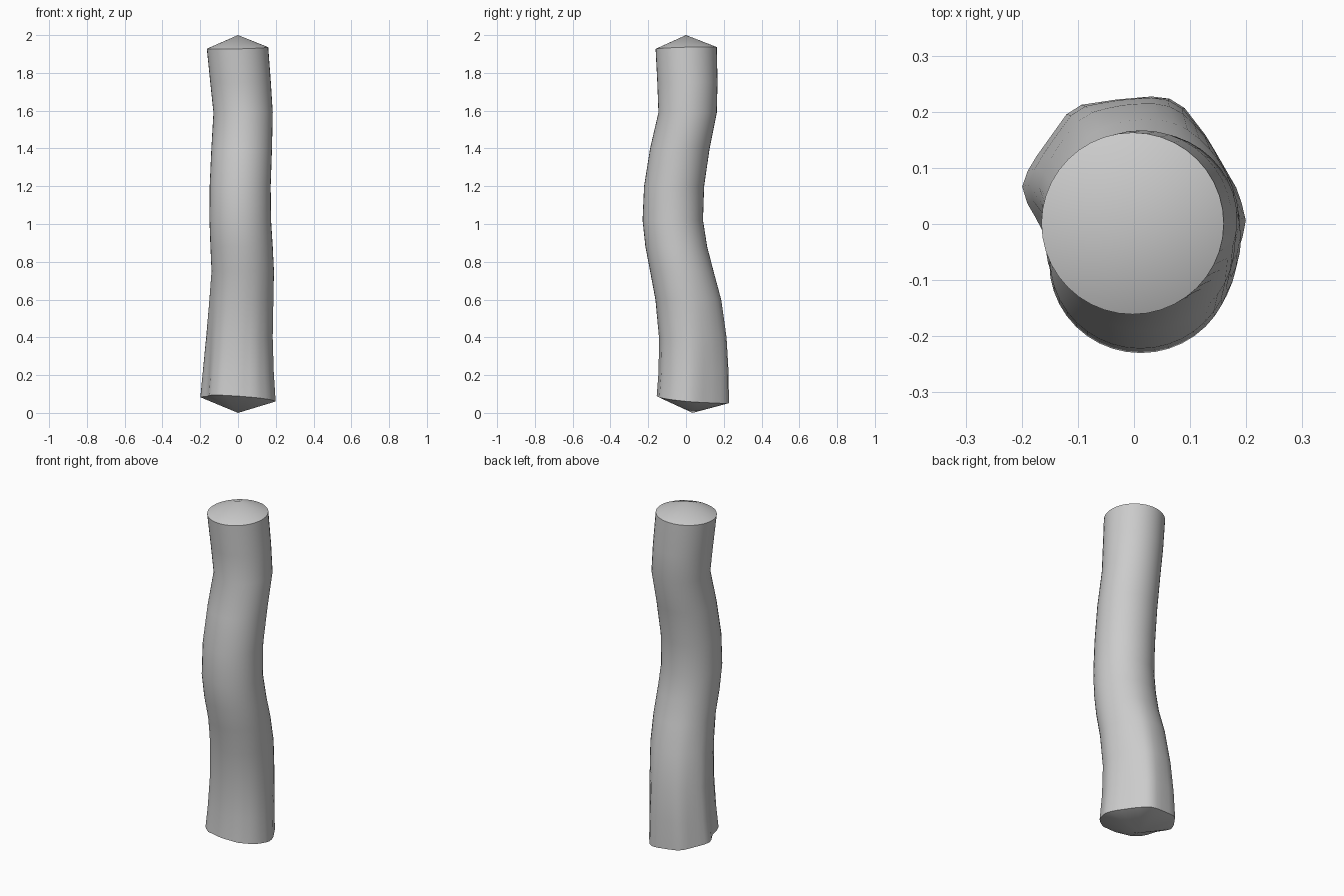
import bpy, bmesh, math

if "Cube" in bpy.data.objects:
    bpy.data.objects.remove(bpy.data.objects["Cube"])

SIDES = 40

# Stations up the limb: z, x min, x max, y min, y max, how lobed the section is
stations = [
    (0.075, -0.200, 0.200, -0.155, 0.228, 1.0),
    (0.22, -0.187, 0.190, -0.145, 0.226, 0.85),
    (0.40, -0.170, 0.185, -0.143, 0.216, 0.55),
    (0.60, -0.153, 0.189, -0.162, 0.187, 0.25),
    (0.75, -0.141, 0.191, -0.190, 0.146, 0.1),
    (0.88, -0.146, 0.184, -0.215, 0.112, 0),
    (1.02, -0.151, 0.175, -0.230, 0.090, 0),
    (1.20, -0.150, 0.173, -0.222, 0.096, 0),
    (1.40, -0.141, 0.180, -0.190, 0.125, 0),
    (1.59, -0.130, 0.184, -0.146, 0.163, 0),
    (1.75, -0.147, 0.174, -0.152, 0.167, 0),
    (1.932, -0.165, 0.160, -0.161, 0.163, 0),
]

# Lobed outline of the lower end
lobes = [(0.2, 0.01), (0.185, 0.06), (0.13, 0.155), (0.08, 0.22), (0.04, 0.228),
         (-0.03, 0.222), (-0.11, 0.21), (-0.185, 0.105), (-0.2, 0.07), (-0.195, 0.045),
         (-0.163, -0.01), (-0.15, -0.09), (-0.1, -0.14), (0.0, -0.155),
         (0.1, -0.14), (0.165, -0.09), (0.19, -0.04)]
shape = [(x / 0.2, (y - 0.0365) / 0.1915) for x, y in lobes]


def lobed(a):
    """Point where a ray at angle a meets the lobed outline."""
    dx, dy = math.cos(a), math.sin(a)
    for i, (px, py) in enumerate(shape):
        qx, qy = shape[(i + 1) % len(shape)]
        c0, c1 = dx * py - dy * px, dx * qy - dy * qx
        if c0 <= 0 < c1:
            t = c0 / (c0 - c1)
            x, y = px + (qx - px) * t, py + (qy - py) * t
            if x * dx + y * dy > 0:
                return x, y
    return dx, dy


bm = bmesh.new()
rings = []
for k, (z, x0, x1, y0, y1, w) in enumerate(stations):
    ring = []
    for i in range(SIDES):
        a = math.tau * i / SIDES
        lx, ly = lobed(a)
        u = math.cos(a) * (1 - w) + lx * w
        v = math.sin(a) * (1 - w) + ly * w
        x = (x0 + x1) / 2 + u * (x1 - x0) / 2
        y = (y0 + y1) / 2 + v * (y1 - y0) / 2
        tilt = 0
        if k == 0:                       # slanted lower rim
            tilt = -0.07 * x - 0.09 * y
        elif k == len(stations) - 1:     # slightly slanted upper rim
            tilt = 0.025 * x + 0.03 * y
        ring.append(bm.verts.new((x, y, z + tilt)))
    rings.append(ring)

# Skin
for lo, hi in zip(rings, rings[1:]):
    for i in range(SIDES):
        j = (i + 1) % SIDES
        bm.faces.new((lo[i], lo[j], hi[j], hi[i]))

# Shallow pointed caps
bottom = bm.verts.new((0, 0.035, 0))
top = bm.verts.new((0, 0, 2))
for i in range(SIDES):
    j = (i + 1) % SIDES
    bm.faces.new((bottom, rings[0][j], rings[0][i]))
    bm.faces.new((top, rings[-1][i], rings[-1][j]))

mesh = bpy.data.meshes.new("limb")
bm.to_mesh(mesh)
bm.free()
limb = bpy.data.objects.new("limb", mesh)
bpy.context.collection.objects.link(limb)
bpy.context.view_layer.objects.active = limb
limb.select_set(True)
bpy.ops.object.shade_smooth_by_angle(angle=math.radians(35))
